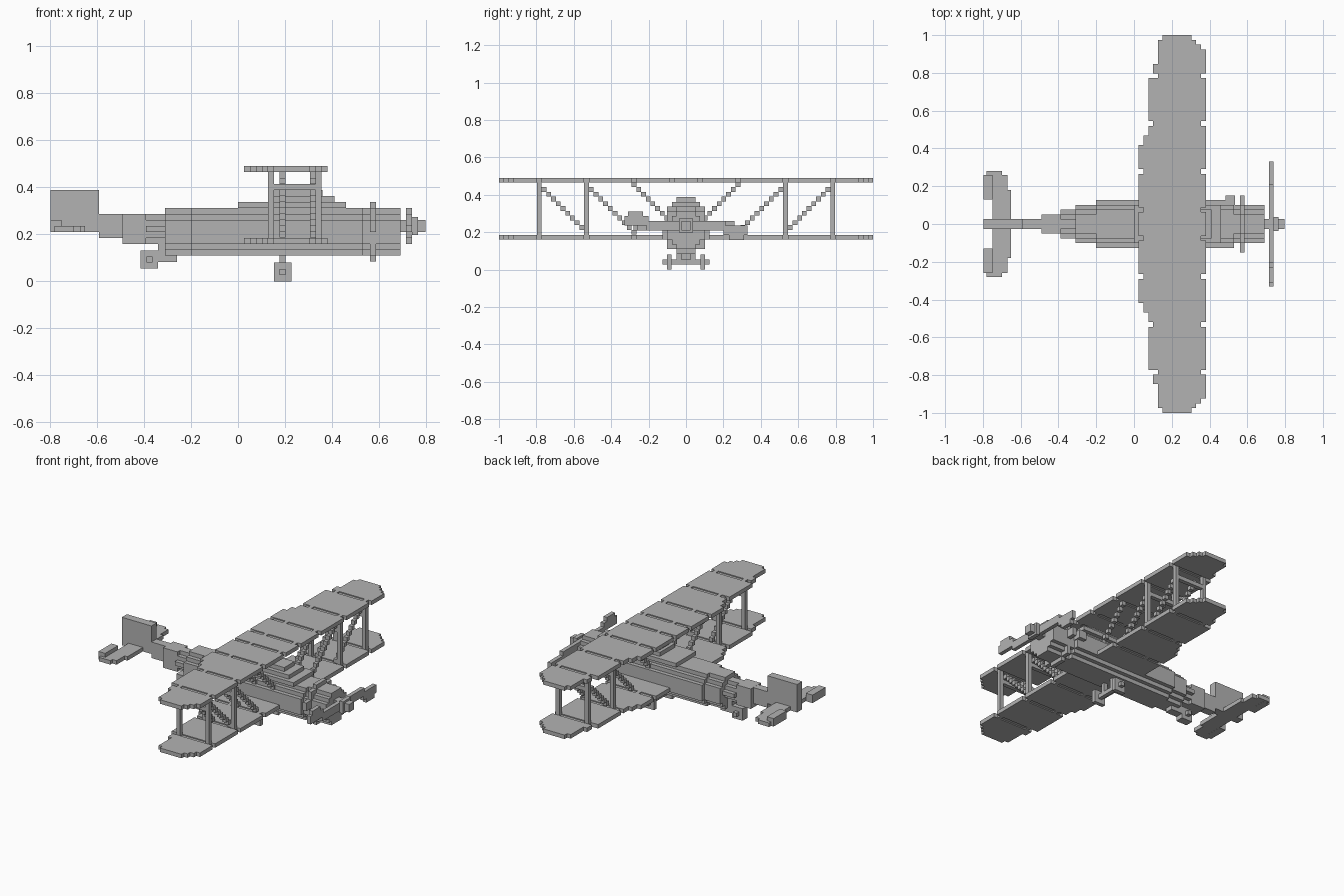
import bpy
import bmesh
from mathutils import Matrix, Vector

if "Cube" in bpy.data.objects:
    bpy.data.objects.remove(bpy.data.objects["Cube"])

THICK = 2 / 79  # thickness of every plate, strut and step

SHADE = (0.45, 0.45, 0.45, 1)
grey = bpy.data.materials.new("plain_grey")
grey.use_nodes = True
grey.diffuse_color = SHADE
grey.node_tree.nodes["Principled BSDF"].inputs["Base Color"].default_value = SHADE


def around(centre, steps=1):
    """Range of the given number of steps about a centre."""
    half = steps * THICK / 2
    return (centre - half, centre + half)


def part(name, boxes, mirrored=False):
    """One object made of boxes, each given as an x, a y and a z range."""
    if mirrored:
        boxes = boxes + [(x, (-y[1], -y[0]), z) for x, y, z in boxes]
    bm = bmesh.new()
    for ranges in boxes:
        low = Vector([min(r) for r in ranges])
        high = Vector([max(r) for r in ranges])
        scale = Matrix.Diagonal((*(high - low), 1))
        place = Matrix.Translation((low + high) / 2)
        bmesh.ops.create_cube(bm, size=1, matrix=place @ scale)
    mesh = bpy.data.meshes.new(name)
    bm.to_mesh(mesh)
    bm.free()
    mesh.materials.append(grey)
    bpy.context.collection.objects.link(bpy.data.objects.new(name, mesh))


def stepped(x_range, width, height, centre):
    """Fuselage length whose corners are cut back in two steps."""
    return [(x_range, around(0, width - 2 * cut), around(centre, height + 2 * cut - 4))
            for cut in range(3)]


# Main levels and strut positions
UPPER, LOWER = 0.478, 0.172
BODY, HUB = 0.21, 0.235
TRAILING, LEADING = 0.025, 0.38
STRUT_ROWS = (0.14, 0.343)
BRACE_ROWS = (0.19, 0.318)
RIBS = (3, 11, 21, 31)


def wing(name, level):
    """Panels with stepped tips, parted by thin, slightly shorter ribs."""
    strips = []
    for row in range(40):
        y = row * THICK
        back = TRAILING + THICK * sum(y > edge for edge in (0.43, 0.48, 0.78, 0.84, 0.97))
        front = LEADING - THICK * sum(y > edge for edge in (0.92, 0.94, 0.97))
        depth = 1
        if row in RIBS:
            back, front, depth = back + THICK, front - THICK, 0.5
        x_range, y_range, z_range = (back, front), around(y), around(level, depth)
        if strips and strips[-1][0] == x_range and strips[-1][2] == z_range:
            y_range = (strips.pop()[1][0], y_range[1])
        strips.append((x_range, y_range, z_range))
    # Strut ends stand flush with the panels
    ends = [(around(x), around(rib * THICK), around(level)) for rib in RIBS for x in STRUT_ROWS]
    part(name, strips + ends, mirrored=True)


wing("upper_wing", UPPER)
wing("lower_wing", LOWER)

# Upright struts joined by fore-and-aft bars
struts = []
for rib in RIBS[2:]:
    y_range = around(rib * THICK)
    struts += [(around(x), y_range, (LOWER, UPPER)) for x in STRUT_ROWS]
    struts.append((STRUT_ROWS, y_range, around(0.4)))
part("wing_struts", struts, mirrored=True)

# Diagonal braces climbing outward in steps
braces = []
for rib, top, count in ((30, UPPER - 2 * THICK, 10), (20, UPPER - 2 * THICK, 10),
                        (11, UPPER - THICK, 8)):
    for step in range(count):
        braces += [(around(x), around((rib - step) * THICK), around(top - step * THICK))
                   for x in BRACE_ROWS]
part("diagonal_braces", braces, mirrored=True)

# Fuselage, tapering to the tail
part("fuselage",
     stepped((-0.2, 0.53), width=10, height=8, centre=BODY)
     + stepped((-0.31, -0.2), width=8, height=8, centre=BODY)
     + stepped((-0.39, -0.31), width=6, height=5, centre=BODY + THICK / 2)
     + [((-0.49, -0.39), around(0, 4), around(BODY + THICK / 2, 5)),
        ((-0.59, -0.49), around(0, 2), around(HUB, 4))])

# Raised decking around the cockpit, narrowing upward
deck = []
for level, x_range in enumerate(((0, 0.46), (0.13, 0.41), (0.15, 0.36))):
    floor = BODY + 4 * THICK
    deck.append((x_range, around(0, 8 - 2 * level), (floor, floor + (level + 1) * THICK)))
part("cockpit_deck", deck)

# Cowling, cylinder ring and side exhaust
ring = around(0.573)
part("engine",
     stepped((0.53, 0.69), width=8, height=8, centre=BODY)
     + [(ring, around(0, 4), around(BODY, 10)),
        (ring, around(0, 8), around(BODY, 8)),
        (ring, around(0, 12), around(HUB, 2)),
        (around(0.51, 2), (0, 6 * THICK), around(HUB, 2))])

# Twisted propeller: one blade rises outward, the other falls
blades = []
for side in (-1, 1):
    for step, (inner, outer) in enumerate(((0, 0.21), (0.2, 0.33), (0.23, 0.31))):
        blades.append((around(0.727), (side * inner, side * outer),
                       around(HUB - side * step * THICK, 2)))
part("propeller", blades)
part("propeller_hub", [((0.69, 0.797), around(0, 2), around(HUB, 2)),
                       (around(0.752), around(0, 3), around(HUB, 3))])

# Tail fin in falling steps
TAIL, TAIL_BASE = -0.797, 0.21
part("tail_fin", [((TAIL + 2 * THICK * step, -0.59), around(0, 2),
                   (TAIL_BASE, TAIL_BASE + (7 - step) * THICK)) for step in range(4)])

# Tailplane with thicker elevators
plate = (TAIL_BASE, TAIL_BASE + THICK)
part("tailplane", [((-0.75, -0.67), (0, 0.26), plate),
                   ((-0.78, -0.7), (0.25, 0.28), plate),
                   ((-0.67, -0.65), (0, 0.18), plate),
                   ((TAIL, -0.75), (0.13, 0.26), around(HUB, 2))], mirrored=True)

# Main landing gear
GEAR = 0.19
part("wheels", [(around(GEAR, 3), around(0.09), (0, 0.08))], mirrored=True)
part("wheel_axle", [(around(GEAR), around(0, 10), around(0.04))])
part("wheel_legs", [(around(GEAR), (THICK, 2 * THICK), (0.04, BODY))], mirrored=True)

# Tail wheel on its bracket
part("tail_wheel", [(around(-0.377, 3), around(0, 2), around(0.093, 3)),
                    (around(-0.377), around(0, 4), around(0.093))])
part("tail_wheel_bracket", [((-0.34, -0.26), around(0, 2), (0.083, 0.12)),
                            ((-0.34, -0.29), around(0, 2), (0.1, 0.18))])
